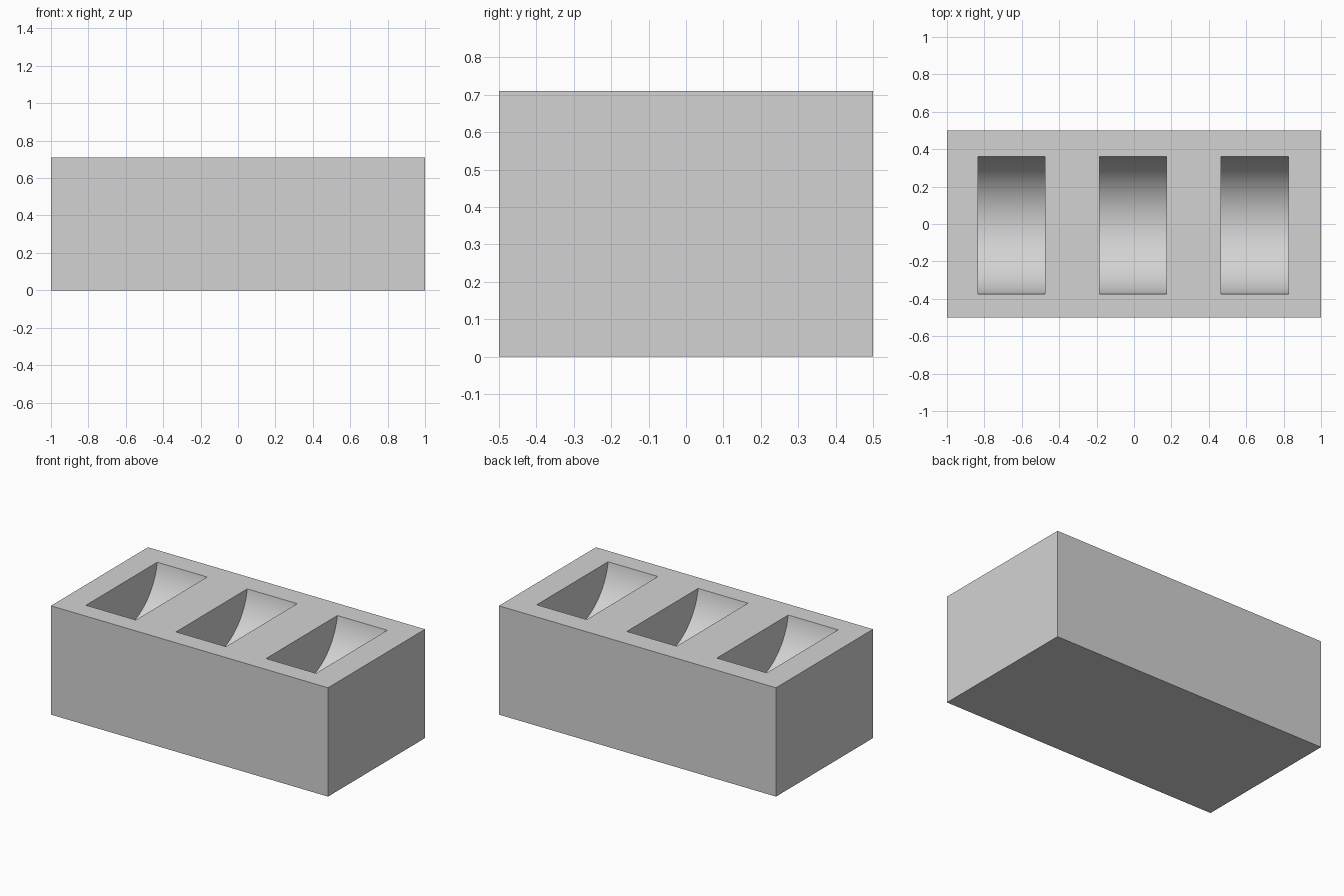
import bpy
import math

if "Cube" in bpy.data.objects:
    bpy.data.objects.remove(bpy.data.objects["Cube"], do_unlink=True)

HEIGHT = 0.71
SLOT_WIDTH = 0.36
SLOT_CENTRES = (-0.655, -0.005, 0.645)
SLOT_Y = -0.0075
HALF_LENGTH = 0.3675   # half the slot opening along y
RISE = 0.055           # trough axis above the top face

grey = bpy.data.materials.new("light_grey")
grey.use_nodes = True
colour = (0.65, 0.65, 0.65, 1)
grey.diffuse_color = colour
grey.node_tree.nodes["Principled BSDF"].inputs["Base Color"].default_value = colour


def apply_transform(obj):
    obj.data.transform(obj.matrix_basis)
    obj.matrix_basis.identity()


# Solid block
bpy.ops.mesh.primitive_cube_add(size=1, location=(0, 0, HEIGHT / 2))
block = bpy.context.object
block.name = "block"
block.scale = (2, 1, HEIGHT)
apply_transform(block)
block.data.materials.append(grey)

# Round-bottomed slots cut by cylinders lying along x
cutters = []
for x in SLOT_CENTRES:
    bpy.ops.mesh.primitive_cylinder_add(
        vertices=96, radius=math.hypot(HALF_LENGTH, RISE), depth=SLOT_WIDTH,
        location=(x, SLOT_Y, HEIGHT + RISE), rotation=(0, math.pi / 2, 0))
    cutter = bpy.context.object
    cutter.name = "slot_cutter"
    cutter.hide_render = True
    cutter.data.materials.append(grey)
    apply_transform(cutter)
    cut = block.modifiers.new("slot", 'BOOLEAN')
    cut.operation = 'DIFFERENCE'
    cut.solver = 'EXACT'
    cut.object = cutter
    cutters.append(cutter)

# Bake the cuts and discard the cutters
bpy.ops.object.select_all(action='DESELECT')
block.select_set(True)
bpy.context.view_layer.objects.active = block
for name in [m.name for m in block.modifiers]:
    bpy.ops.object.modifier_apply(modifier=name)
for cutter in cutters:
    bpy.data.objects.remove(cutter, do_unlink=True)

# Smooth trough floors, crisp rims
bpy.ops.object.shade_smooth_by_angle(angle=math.radians(30))
